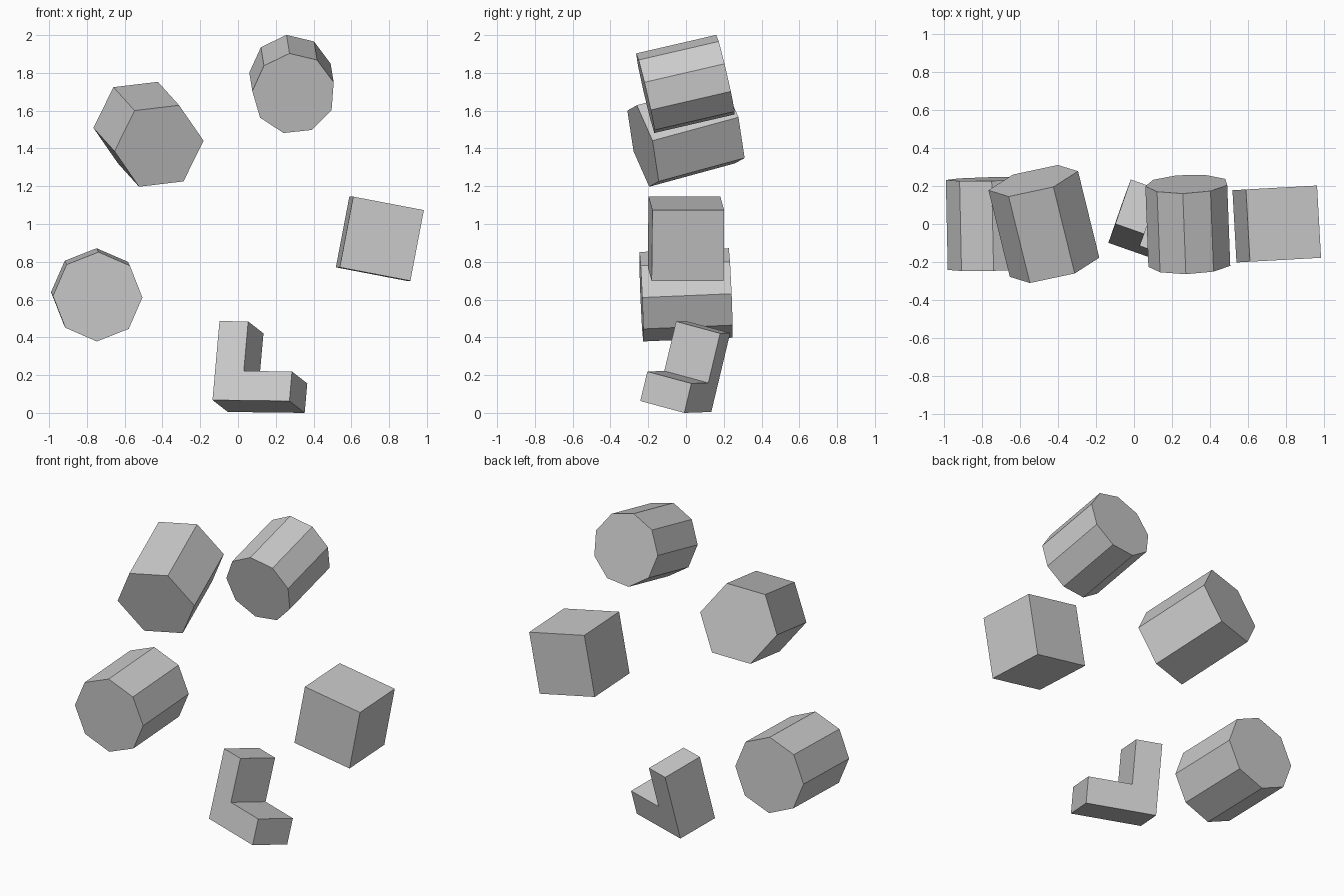
import bpy, bmesh
from math import radians, cos, sin, sqrt
from mathutils import Vector

if "Cube" in bpy.data.objects:
    bpy.data.objects.remove(bpy.data.objects["Cube"])


def extrude_profile(name, points, depth):
    """Solid made by sweeping a flat polygon along the depth vector."""
    bm = bmesh.new()
    front = [bm.verts.new(p) for p in points]
    back = [bm.verts.new(p + depth) for p in points]
    n = len(points)
    bm.faces.new(front)
    bm.faces.new(back[::-1])
    for i in range(n):
        j = (i + 1) % n
        bm.faces.new((front[i], back[i], back[j], front[j]))
    bmesh.ops.recalc_face_normals(bm, faces=bm.faces)
    mesh = bpy.data.meshes.new(name)
    bm.to_mesh(mesh)
    bm.free()
    obj = bpy.data.objects.new(name, mesh)
    bpy.context.collection.objects.link(obj)
    return obj


def prism(name, sides, center, axis, radius, roll):
    """Regular prism; axis runs front to back, roll is the first corner's angle."""
    d = Vector(axis)
    u = d.cross(Vector((0, 0, 1))).normalized()
    v = u.cross(d).normalized()
    start = Vector(center) - d / 2
    angles = [radians(roll + 360 * i / sides) for i in range(sides)]
    points = [start + radius * (cos(a) * u + sin(a) * v) for a in angles]
    return extrude_profile(name, points, d)


# Ring of four regular prisms
prism("octagonal_prism", 8, (-0.748, 0, 0.625), (-0.01, 0.473, 0.02), 0.237, -1)
prism("hexagonal_prism", 6, (-0.474, 0, 1.475), (-0.112, 0.455, 0.124), 0.2425, 6.9)
prism("nine_sided_prism", 9, (0.287, -0.002, 1.739), (-0.016, 0.424, 0.098), 0.22, 96.3)
prism("cube", 4, (0.751, 0, 0.922), (-0.021, 0.38, 0), 0.381 / sqrt(2), 45 - 10.8)

# L-shaped block: foot and upright directions span the profile
corner = Vector((-0.135, -0.099, 0.068))
foot = Vector((0.407, -0.143, -0.005))
upright = Vector((0.037, 0.1, 0.418))
t = 0.373
outline = [(0, 0), (1, 0), (1, t), (t, t), (t, 1), (0, 1)]
extrude_profile("l_block", [corner + a * foot + b * upright for a, b in outline],
                Vector((0.081, 0.233, -0.063)))
